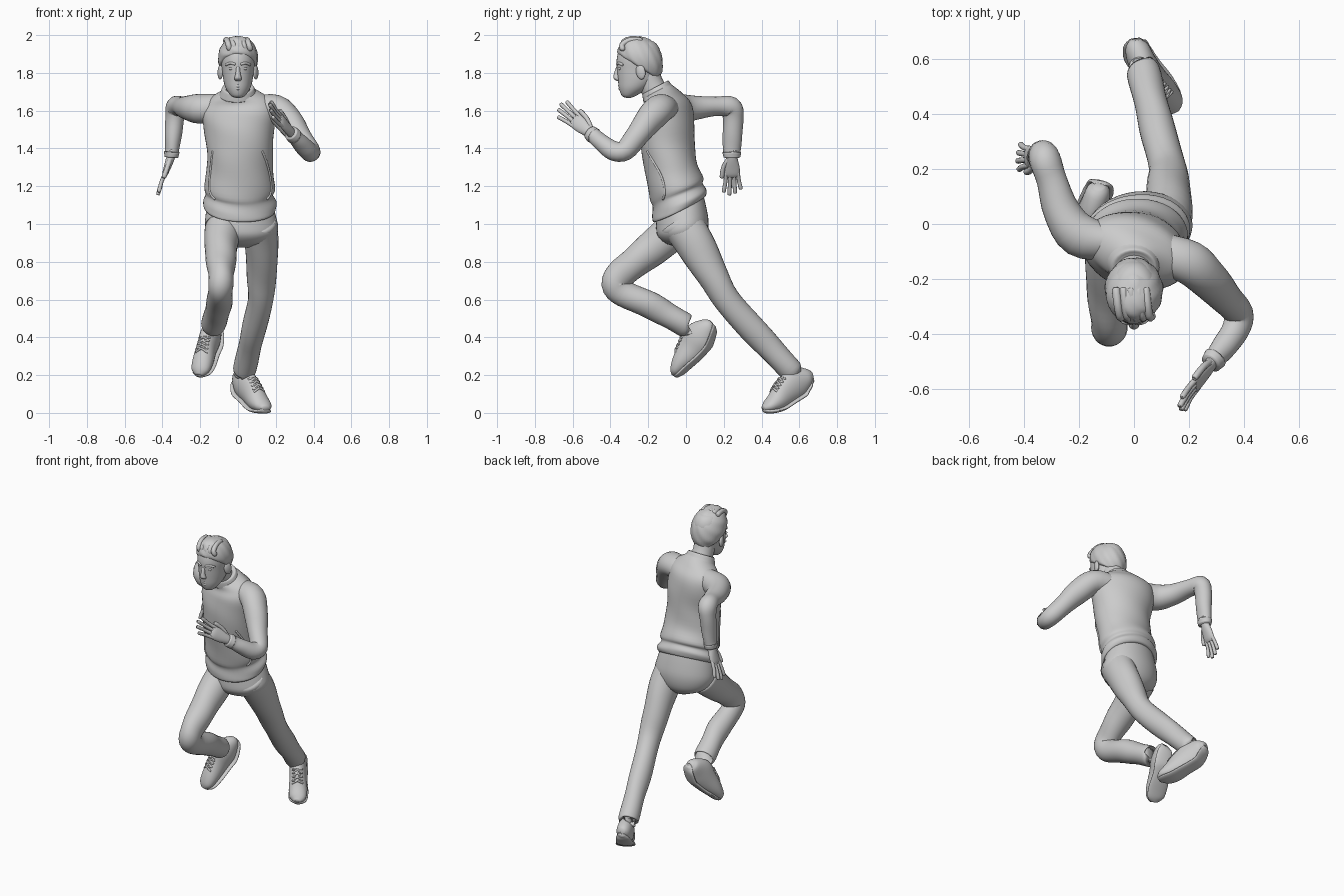
import bpy, math
from mathutils import Vector, Matrix

def catmull(rings, sub):
    """Smoothly interpolate rows of numbers, passing through each row."""
    out, n = [], len(rings)
    for i in range(n - 1):
        rows = [rings[max(i - 1, 0)], rings[i], rings[i + 1], rings[min(i + 2, n - 1)]]
        for k in range(sub):
            t = k / sub
            out.append([0.5 * (2*q + (r-p)*t + (2*p - 5*q + 4*r - s)*t*t + (3*q - p - 3*r + s)*t**3)
                        for p, q, r, s in zip(*rows)])
    return out + [list(rings[-1])]

def loft(name, rings, side=(1, 0, 0), sub=4, segs=28, fold=0, waves=2, sole=False):
    """Skin elliptical rings (x, y, z, a, b[, yaw, pitch]); returns the ring frames."""
    rows = catmull(rings, sub)
    frames, verts = [], []
    for i, r in enumerate(rows):
        c = Vector(r[:3])
        if len(r) == 7:
            m = Matrix.Rotation(math.radians(r[5]), 3, 'Z') @ Matrix.Rotation(math.radians(r[6]), 3, 'X')
            u, v = m @ Vector((1, 0, 0)), m @ Vector((0, 1, 0))
        else:
            t = (Vector(rows[min(i + 1, len(rows) - 1)][:3]) - Vector(rows[max(i - 1, 0)][:3])).normalized()
            u = Vector(side)
            u = (u - t * u.dot(t)).normalized()
            v = t.cross(u)
        a, b = max(r[3], .002), max(r[4], .002)
        if sole:
            c, a, b = c - v * b * .85, a * 1.06, min(b, .014)
        frames.append((c, u, v, a, b))
        for j in range(segs):
            h = 2 * math.pi * j / segs
            f = 1 + fold * math.sin(waves * h + .9 * i)
            verts.append(c + u * (a * f * math.cos(h)) + v * (b * f * math.sin(h)))
    n = len(rows)
    faces = [(i*segs + j, i*segs + (j+1) % segs, (i+1)*segs + (j+1) % segs, (i+1)*segs + j)
             for i in range(n - 1) for j in range(segs)]
    faces += [tuple(reversed(range(segs))), tuple(range((n - 1) * segs, n * segs))]
    me = bpy.data.meshes.new(name)
    me.from_pydata(verts, [], faces)
    me.shade_smooth()
    bpy.context.collection.objects.link(bpy.data.objects.new(name, me))
    return frames

def tube(name, pts, r, side=(1, 0, 0), segs=10, sub=3):
    """Round-ended tube through points."""
    pts = [Vector(p) for p in pts]
    d0, d1 = (pts[0] - pts[1]).normalized() * r, (pts[-1] - pts[-2]).normalized() * r
    rows = [(*(pts[0] + d0 * .6), r * .4, r * .4)] + [(*p, r, r) for p in pts]
    return loft(name, rows + [(*(pts[-1] + d1 * .6), r * .4, r * .4)], side, sub, segs)

def ball(name, loc, scale, rot=(0, 0, 0)):
    bpy.ops.mesh.primitive_uv_sphere_add(segments=20, ring_count=12, location=loc, rotation=rot)
    ob = bpy.context.object
    ob.name, ob.scale = name, scale
    ob.data.shade_smooth()

# Sweater body, twisted so the left shoulder leads
torso = loft("sweater_body", [
    (.01, -.03, 1.085, .16, .13, 8, 27), (.01, -.035, 1.08, .187, .155, 8, 27),
    (.01, -.035, 1.115, .195, .158, 8, 26), (.008, -.045, 1.155, .178, .145, 6, 24),
    (.008, -.05, 1.19, .188, .152, 4, 21), (.01, -.075, 1.28, .177, .14, 0, 15),
    (.01, -.095, 1.4, .175, .143, -8, 12), (.005, -.1, 1.52, .192, .143, -15, 12),
    (0, -.105, 1.61, .198, .128, -18, 15), (0, -.12, 1.66, .165, .1, -17, 20),
    (0, -.145, 1.695, .1, .085, -12, 26), (0, -.155, 1.71, .07, .075, -8, 28)],
    segs=40, fold=.008, waves=3)

# Pocket seams lying on the sweater
for label, start, turn in (("left", -40, 1), ("right", -140, -1)):
    pts = []
    for k in range(14, 25, 2):
        c, u, v, a, b = torso[k]
        h = math.radians(start + turn * 14 * math.sin((k - 14) / 10 * math.pi))
        pts.append(c + u * a * math.cos(h) + v * b * math.sin(h))
    tube("pocket_seam_" + label, pts, .006)

# Collar and neck
loft("collar", [(0, -.145, 1.685, .1, .09, -5, 28), (0, -.153, 1.70, .093, .085, -4, 28),
                (0, -.162, 1.722, .082, .078, -2, 28), (0, -.165, 1.72, .066, .066, 0, 28)])
loft("neck", [(0, -.14, 1.66, .068, .07), (0, -.185, 1.74, .064, .066), (0, -.215, 1.82, .066, .07)])

# Head
loft("head", [
    (0, -.305, 1.668, .012, .012, 0, 0), (0, -.303, 1.678, .036, .036, 0, 0),
    (0, -.28, 1.715, .063, .074, 0, 0), (0, -.262, 1.76, .077, .098, 0, 0),
    (0, -.257, 1.815, .084, .108, 0, 0), (0, -.25, 1.87, .091, .117, 0, 0),
    (0, -.245, 1.925, .086, .106, 0, 0), (0, -.24, 1.965, .058, .07, 0, 0),
    (0, -.24, 1.98, .01, .01, 0, 0)], segs=36)
loft("hair", [
    (0, -.25, 1.83, .085, .118, 0, -31), (0, -.252, 1.845, .1, .13, 0, -31),
    (0, -.238, 1.885, .105, .131, 0, -30), (0, -.226, 1.93, .091, .114, 0, -28),
    (0, -.214, 1.963, .06, .076, 0, -25), (0, -.205, 1.983, .012, .015, 0, -22)],
    segs=48, fold=.018, waves=9)
for i in range(5):
    x = -.055 + i * .027
    tube(f"hair_lock_{i}", [(x + .012, -.335, 1.925), (x + .004, -.338, 1.95),
                            (x - .004, -.295, 1.974), (x - .01, -.24, 1.98 - abs(x) * .15)], .015)

# Face
loft("nose", [(0, -.35, 1.85, .008, .008, 0, 0), (0, -.362, 1.825, .01, .01, 0, 0),
              (0, -.367, 1.79, .014, .016, 0, 0), (0, -.366, 1.77, .02, .017, 0, 0),
              (0, -.356, 1.757, .012, .01, 0, 0)], segs=16)
tube("upper_lip", [(-.026, -.337, 1.729), (0, -.353, 1.733), (.026, -.337, 1.729)], .007, (0, 0, 1))
tube("lower_lip", [(-.022, -.336, 1.721), (0, -.35, 1.717), (.022, -.336, 1.721)], .008, (0, 0, 1))
for s, label in ((1, "left"), (-1, "right")):
    ball("eye_" + label, (s * .034, -.347, 1.823), (.015, .011, .009))
    tube("eyebrow_" + label, [(s * .016, -.363, 1.846), (s * .04, -.356, 1.852), (s * .062, -.336, 1.843)],
         .007, (0, 0, 1))
    ball("ear_" + label, (s * .093, -.24, 1.805), (.013, .026, .04), (.2, 0, -s * .35))

# Sleeved arms with cuffs
loft("left_sleeve", [
    (.08, -.1, 1.615, .06, .075), (.2, -.14, 1.61, .075, .08), (.27, -.2, 1.545, .072, .074),
    (.33, -.265, 1.46, .06, .06), (.38, -.325, 1.388, .054, .055), (.37, -.385, 1.388, .05, .052),
    (.33, -.445, 1.43, .045, .046), (.3, -.483, 1.463, .039, .041), (.296, -.488, 1.467, .043, .044),
    (.28, -.508, 1.483, .038, .04)], (.74, -.04, .67), fold=.015)
loft("right_sleeve", [
    (-.08, -.07, 1.615, .06, .075), (-.2, -.04, 1.61, .08, .078), (-.265, .05, 1.615, .066, .065),
    (-.3, .16, 1.623, .056, .05), (-.325, .235, 1.617, .057, .06), (-.335, .25, 1.56, .05, .054),
    (-.343, .245, 1.46, .044, .052), (-.35, .243, 1.385, .037, .046), (-.351, .243, 1.38, .041, .049),
    (-.353, .243, 1.352, .036, .044)], fold=.015)

def hand(name, wrist, tip, across):
    """Open hand; across points towards the thumb."""
    w, d = Vector(wrist), Vector(tip) - Vector(wrist)
    size, d = d.length, d.normalized()
    x = Vector(across)
    x = (x - d * x.dot(d)).normalized()
    palm = [(0, .026, .022), (.15, .032, .022), (.32, .04, .019), (.48, .041, .015), (.56, .032, .008)]
    loft(name + "_palm", [(*(w + d * size * t), a, b) for t, a, b in palm], x, segs=20)
    n = d.cross(x)
    for i in range(4):
        o, reach = (i - 1.5), (.86, .96, 1, .93)[i]
        tube(f"{name}_finger_{i}", [w + d * size * .45 + x * o * .02,
             w + d * size * (.45 + reach) / 2 + x * o * .024 + n * .004,
             w + d * size * reach * .97 + x * o * .03], .0105, x)
    tube(name + "_thumb", [w + d * size * .12 + x * .018, w + d * size * .32 + x * .045,
                           w + d * size * .55 + x * .054], .0125, n)

hand("left_hand", (.292, -.492, 1.47), (.165, -.675, 1.625), (0, .6, .75))
hand("right_hand", (-.35, .243, 1.37), (-.425, .245, 1.153), (0, -1, 0))

# Trousers
loft("trouser_seat", [
    (.01, -.035, 1.13, .165, .13, 8, 26), (.015, -.025, 1.04, .188, .14, 8, 20),
    (.02, -.015, .97, .192, .138, 6, 14), (.02, 0, .91, .15, .105, 4, 8),
    (.02, .01, .875, .06, .05, 0, 0)][::-1], segs=36)
loft("rear_trouser_leg", [
    (.11, -.03, 1.02, .09, .115), (.125, .05, .89, .09, .102), (.125, .14, .73, .078, .084),
    (.12, .215, .6, .068, .07), (.085, .345, .45, .064, .074), (.06, .45, .34, .061, .066),
    (.035, .55, .23, .061, .064), (.03, .56, .22, .052, .054)], fold=.02)
loft("front_trouser_leg", [
    (-.08, -.05, .98, .095, .108), (-.09, -.16, .885, .088, .094), (-.09, -.26, .805, .08, .084),
    (-.09, -.345, .735, .068, .077), (-.09, -.376, .68, .065, .073), (-.094, -.33, .632, .065, .07),
    (-.1, -.2, .575, .069, .072), (-.115, -.1, .52, .065, .066), (-.13, -.01, .468, .066, .064),
    (-.132, .002, .462, .056, .054)], fold=.02)

def shoe(name, rings, side):
    """Upper, sole, ankle collar and crossed laces."""
    fr = loft(name + "_upper", rings, side)
    loft(name + "_sole", rings, side, sole=True)
    for i in range(4):
        c, u, v, a, b = fr[11 + i]
        c2, u2, v2, a2, b2 = fr[12 + i]
        for s in (1, -1):
            tube(f"{name}_lace_{i}_{s}", [c + v * b * .82 - u * s * a * .55, (c + c2) / 2 + v * b * 1.03,
                                          c2 + v2 * b2 * .82 + u2 * s * a2 * .55], .0055, v, 8)

shoe("rear_shoe", [
    (.005, .672, .195, .02, .02), (.01, .645, .188, .042, .05), (.03, .59, .163, .051, .085),
    (.07, .53, .113, .051, .076), (.105, .48, .063, .056, .056), (.135, .435, .035, .048, .033),
    (.147, .408, .024, .02, .013)], (.87, .49, 0))
shoe("front_shoe", [
    (-.128, .138, .478, .02, .018), (-.13, .12, .46, .043, .048), (-.145, .07, .405, .051, .085),
    (-.165, .03, .345, .051, .076), (-.185, -.02, .275, .056, .054), (-.2, -.05, .225, .048, .034),
    (-.208, -.063, .2, .02, .014)], (.96, -.28, .05))
